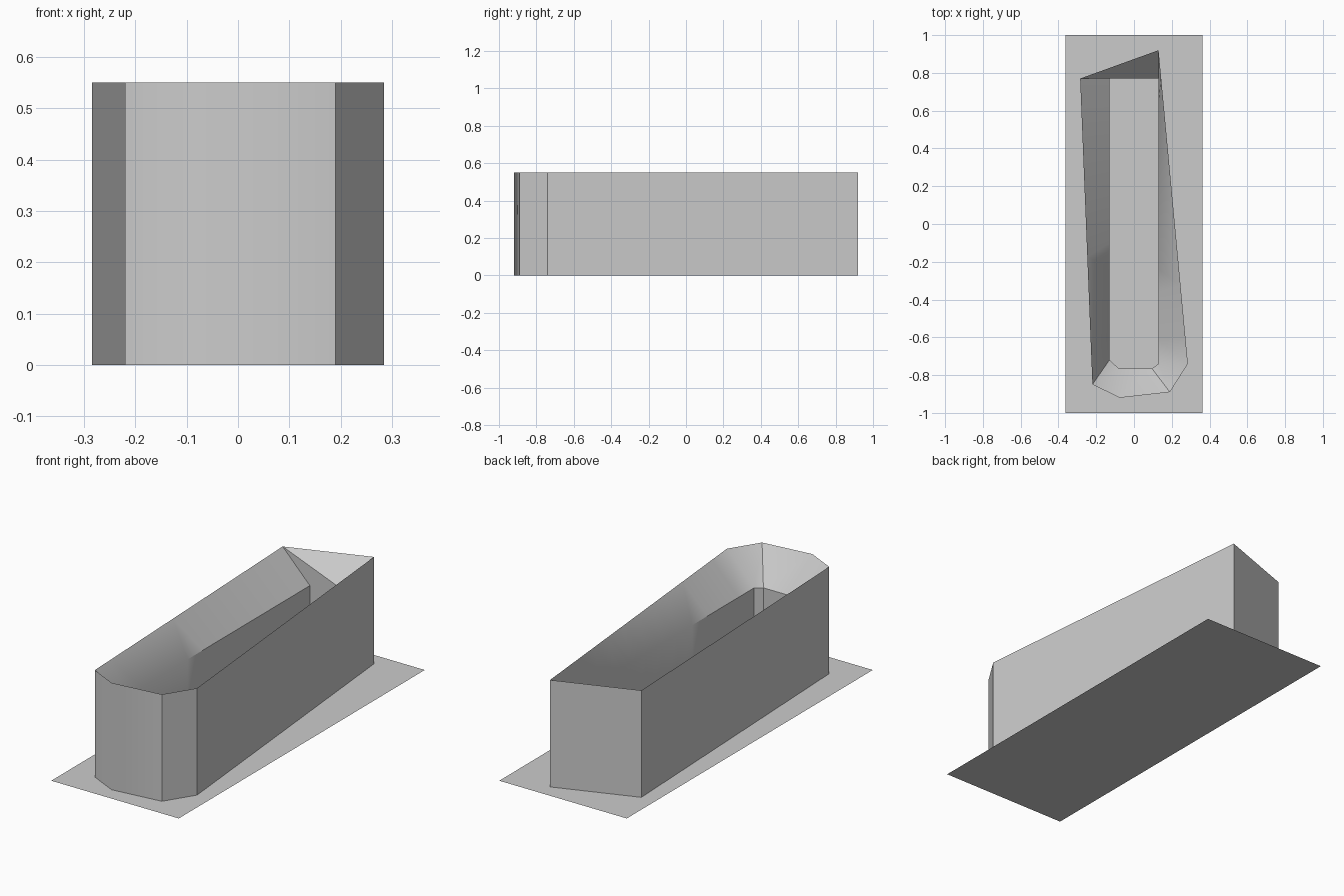
import bpy, bmesh, math
from mathutils import Vector

cube = bpy.data.objects.get("Cube")
if cube:
    bpy.data.objects.remove(cube)

HEIGHT, LIP = 0.55, 0.39

grey = bpy.data.materials.new("light_grey")
grey.use_nodes = True
grey.diffuse_color = (0.6, 0.6, 0.6, 1)
grey.node_tree.nodes["Principled BSDF"].inputs["Base Color"].default_value = (0.6, 0.6, 0.6, 1)


def add_object(name, bm):
    mesh = bpy.data.meshes.new(name)
    bm.to_mesh(mesh)
    bm.free()
    mesh.materials.append(grey)
    obj = bpy.data.objects.new(name, mesh)
    bpy.context.collection.objects.link(obj)
    return obj


def divide(points, steps):
    """Closed outline with each side cut into its own number of steps."""
    out = []
    for i, n in enumerate(steps):
        a, b = Vector(points[i]), Vector(points[(i + 1) % len(points)])
        out += [a.lerp(b, k / n) for k in range(n)]
    return out


# Flat ground plate
bm = bmesh.new()
plate = [(-0.363, -1), (0.363, -1), (0.363, 1), (-0.363, 1)]
bm.faces.new([bm.verts.new((x, y, 0)) for x, y in plate])
add_object("ground_plate", bm)

# Walled basin: outer outline and narrower opening, matched corner by corner
outer = [(-0.285, 0.77), (-0.22, -0.85), (-0.075, -0.92),
         (0.19, -0.89), (0.285, -0.74), (0.13, 0.92)]
inner = [(-0.13, 0.77), (-0.13, -0.72), (-0.08, -0.765),
         (0.095, -0.765), (0.13, -0.74), (0.13, 0.77)]
steps = [12, 1, 1, 1, 12, 1]
outer, inner = divide(outer, steps), divide(inner, steps)

bm = bmesh.new()
rings = [[bm.verts.new((p.x, p.y, z)) for p in outline]
         for outline, z in ((outer, 0), (outer, HEIGHT), (inner, LIP), (inner, 0))]
count = len(outer)
for level, (low, high) in enumerate(zip(rings, rings[1:])):
    for i in range(count):
        j = (i + 1) % count
        if level == 1 and j == 0:
            # Back slope folds along its diagonal
            bm.faces.new((low[i], low[j], high[i]))
            bm.faces.new((low[j], high[j], high[i]))
        else:
            bm.faces.new((low[i], low[j], high[j], high[i]))
basin = add_object("basin_walls", bm)

bpy.ops.object.select_all(action='DESELECT')
basin.select_set(True)
bpy.context.view_layer.objects.active = basin
bpy.ops.object.shade_smooth_by_angle(angle=math.radians(35))
